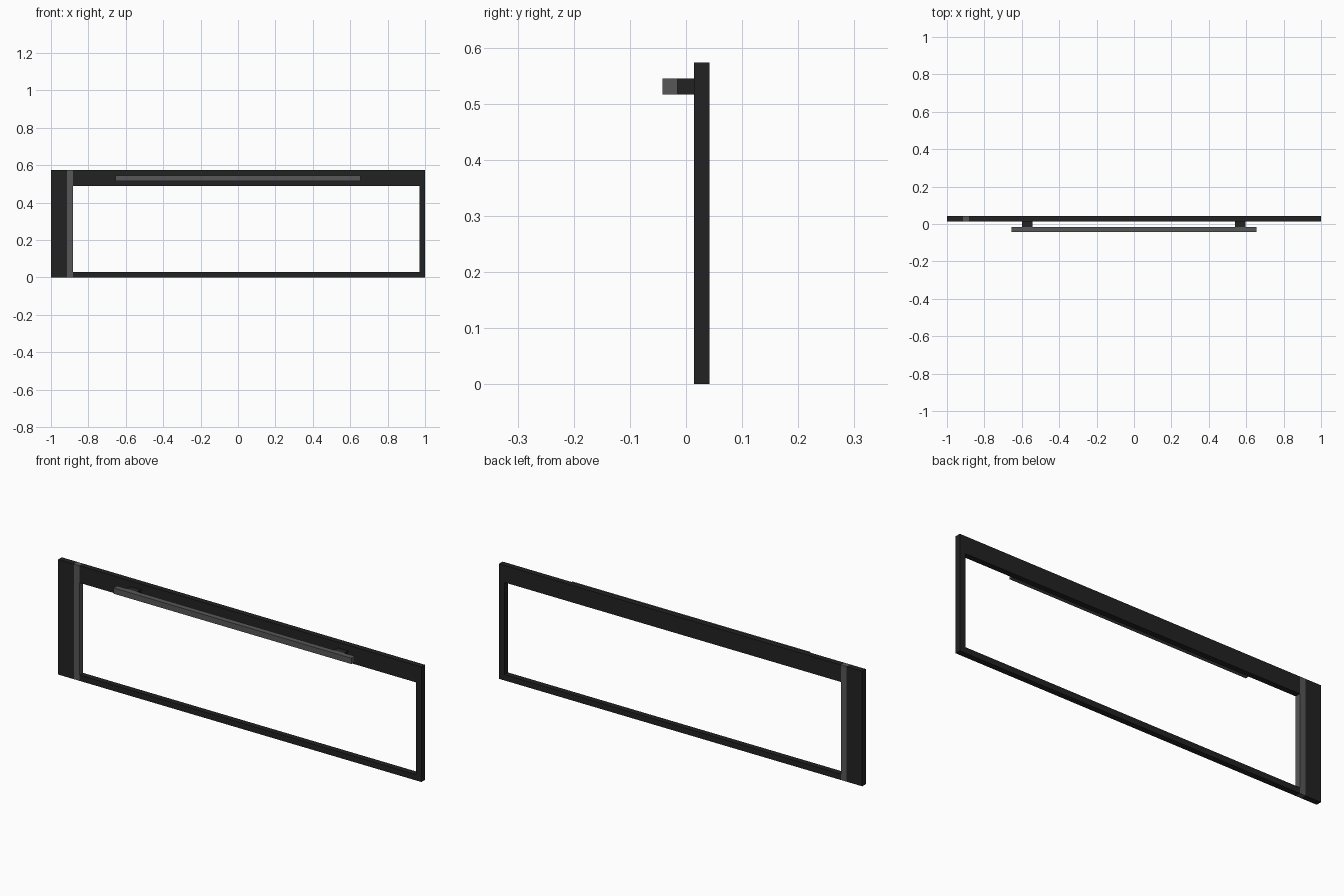
import bpy

if "Cube" in bpy.data.objects:
    bpy.data.objects.remove(bpy.data.objects["Cube"])


def material(name, value):
    m = bpy.data.materials.new(name)
    m.diffuse_color = (value, value, value, 1)
    m.use_nodes = True
    m.node_tree.nodes["Principled BSDF"].inputs["Base Color"].default_value = m.diffuse_color
    return m


black = material("black metal", 0.016)
grey = material("dark grey metal", 0.095)


def box(name, x, y, z, mat):
    """Box from (min, max) ranges along each axis."""
    bpy.ops.mesh.primitive_cube_add(size=1)
    ob = bpy.context.object
    ob.name = name
    ob.location = [(a + b) / 2 for a, b in (x, y, z)]
    ob.scale = [b - a for a, b in (x, y, z)]
    bpy.ops.object.transform_apply(location=True, rotation=False, scale=True)
    ob.data.materials.append(mat)
    return ob


H = 0.573                # frame height
FY = (0.014, 0.042)      # frame depth
STRIP = (-0.914, -0.883)

# Frame: wide left stile, grey strip, rails and thin right stile
box("left_stile", (-1, STRIP[0]), FY, (0, H), black)
box("accent_strip", STRIP, FY, (0, H), grey)
box("top_rail", (STRIP[1], 0.97), FY, (0.488, H), black)
box("bottom_rail", (STRIP[1], 0.97), FY, (0, 0.029), black)
box("right_stile", (0.97, 1), FY, (0, H), black)

# Handle bar on two stand-off mounts
HZ = (0.516, 0.545)
box("handle_bar", (-0.655, 0.655), (-0.042, -0.015), HZ, grey)
for side, x in (("left", -0.572), ("right", 0.568)):
    box(side + "_handle_mount", (x - 0.028, x + 0.028), (-0.015, FY[0]), HZ, black)
